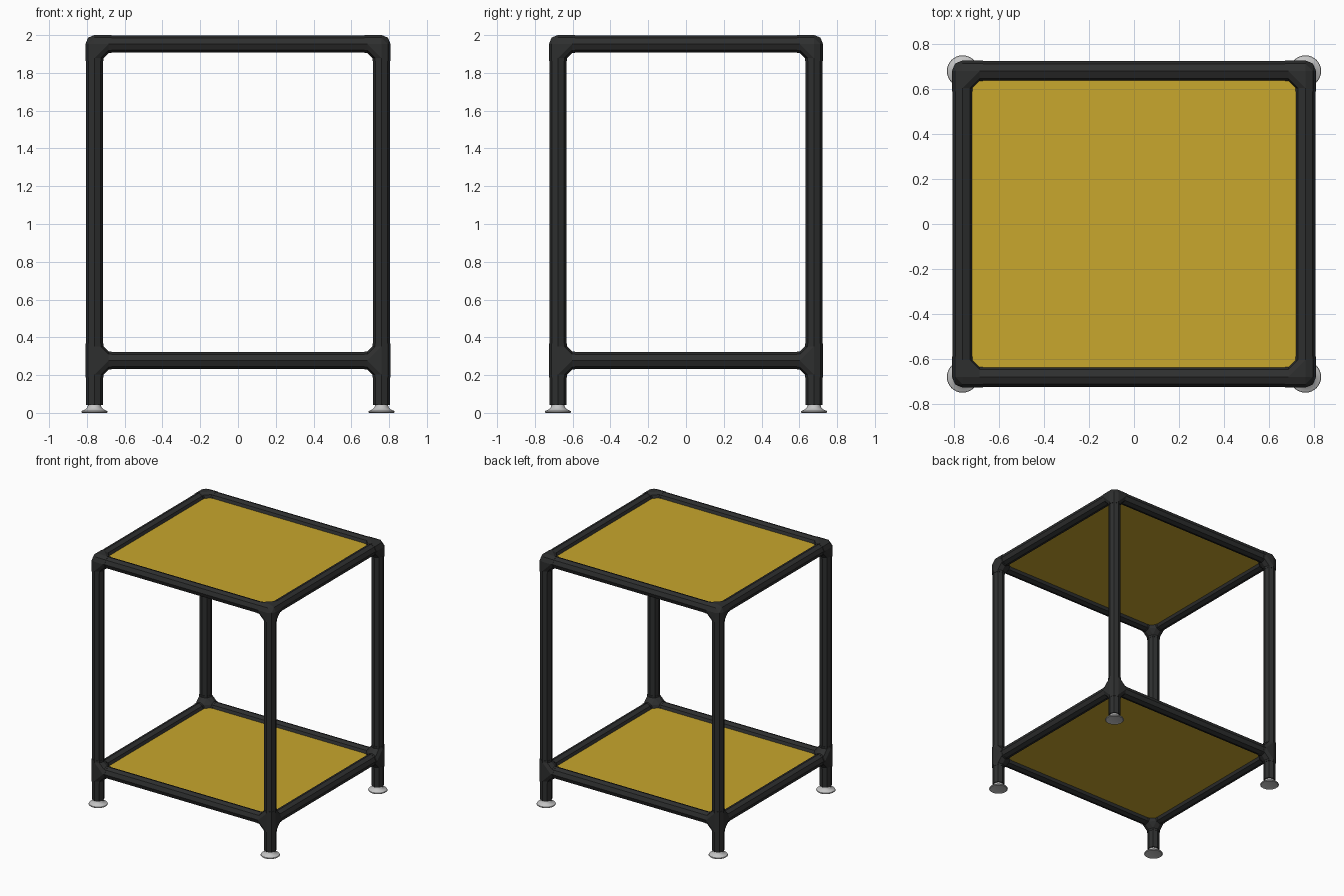
import bpy, bmesh, math
from mathutils import Vector

cube = bpy.data.objects.get("Cube")
if cube:
    bpy.data.objects.remove(cube, do_unlink=True)

# Main dimensions
AX, AY = 0.76, 0.678          # post axes
TOP, LOW = 1.953, 0.277       # rail heights
TUBE, FIT = 0.045, 0.0475     # tube and fitting radii
ARM, CORE = 0.09, 0.075       # fitting arm length and its solid core


def material(name, rgb, rough):
    m = bpy.data.materials.new(name)
    m.use_nodes = True
    m.diffuse_color = (*rgb, 1)
    bsdf = m.node_tree.nodes["Principled BSDF"]
    bsdf.inputs["Base Color"].default_value = (*rgb, 1)
    bsdf.inputs["Roughness"].default_value = rough
    return m


black = material("black_tube", (0.027, 0.028, 0.028), 0.6)
yellow = material("yellow_panel", (0.58, 0.385, 0.026), 0.6)
grey = material("grey_foot", (0.55, 0.55, 0.55), 0.4)


def finish(name, bm, mat):
    bmesh.ops.recalc_face_normals(bm, faces=bm.faces)
    mesh = bpy.data.meshes.new(name)
    bm.to_mesh(mesh)
    bm.free()
    mesh.materials.append(mat)
    obj = bpy.data.objects.new(name, mesh)
    bpy.context.collection.objects.link(obj)
    return obj


def ring(bm, centre, axis, radius, sides=8):
    """Ring of vertices around an axis-aligned direction, corners on the axes."""
    i = max(range(3), key=lambda k: abs(axis[k]))
    u, v = Vector((0, 0, 0)), Vector((0, 0, 0))
    u[(i + 1) % 3] = v[(i + 2) % 3] = 1
    angles = [math.tau * k / sides for k in range(sides)]
    return [bm.verts.new(centre + radius * (math.cos(a) * u + math.sin(a) * v))
            for a in angles]


def add_tube(bm, a, b, radius):
    r0, r1 = ring(bm, a, b - a, radius), ring(bm, b, b - a, radius)
    n = len(r0)
    for k in range(n):
        bm.faces.new((r0[k], r0[(k + 1) % n], r1[(k + 1) % n], r1[k]))
    bm.faces.new(r0)
    bm.faces.new(r1)


def tube(name, a, b):
    bm = bmesh.new()
    add_tube(bm, Vector(a), Vector(b), TUBE)
    return finish(name, bm, black)


def fitting(name, centre, arms):
    """Corner joint: filleted core with a short sleeve along every arm."""
    bm = bmesh.new()
    c = Vector(centre)
    pts = []
    for d in map(Vector, arms):
        pts += ring(bm, c, d, FIT) + ring(bm, c + d * CORE, d, FIT)
    hull = bmesh.ops.convex_hull(bm, input=pts)
    bmesh.ops.delete(bm, geom=list({g for g in hull["geom_interior"] + hull["geom_unused"]
                                    if isinstance(g, bmesh.types.BMVert)}), context='VERTS')
    bmesh.ops.dissolve_limit(bm, angle_limit=0.02, verts=bm.verts, edges=bm.edges)
    for d in map(Vector, arms):
        add_tube(bm, c + d * CORE * 0.8, c + d * ARM, FIT)
    return finish(name, bm, black)


def foot(name, x, y):
    """Flared levelling foot, turned from a profile."""
    profile = [(0, 0.006), (0.05, 0.004), (0.066, 0), (0.07, 0.004), (0.068, 0.01),
               (0.048, 0.019), (0.037, 0.03), (0.033, 0.05), (0, 0.05)]
    bm = bmesh.new()
    verts = [bm.verts.new((r, 0, z)) for r, z in profile]
    edges = [bm.edges.new(p) for p in zip(verts, verts[1:])]
    bmesh.ops.spin(bm, geom=verts + edges, cent=(0, 0, 0), axis=(0, 0, 1),
                   angle=math.tau, steps=32)
    bmesh.ops.remove_doubles(bm, verts=bm.verts, dist=1e-5)
    obj = finish(name, bm, grey)
    obj.location = (x, y, 0)
    bpy.ops.object.select_all(action='DESELECT')
    obj.select_set(True)
    bpy.context.view_layer.objects.active = obj
    bpy.ops.object.shade_smooth_by_angle(angle=math.radians(40))


# Posts, joints and feet at the four corners
for sx, side in ((1, "left"), (-1, "right")):
    for sy, end in ((-1, "front"), (1, "back")):
        x, y = sx * AX, sy * AY
        tag = f"{end}_{side}"
        tube(f"post_{tag}", (x, y, 0.042), (x, y, TOP))
        inward = [(-sx, 0, 0), (0, -sy, 0), (0, 0, -1)]
        fitting(f"top_joint_{tag}", (x, y, TOP), inward)
        fitting(f"shelf_joint_{tag}", (x, y, LOW), inward + [(0, 0, 1)])
        foot(f"foot_{tag}", x, y)

# Rails and panels on both levels
for level, z in (("top", TOP), ("shelf", LOW)):
    for s, end, side in ((-1, "front", "right"), (1, "back", "left")):
        tube(f"{level}_rail_{end}", (-AX, s * AY, z), (AX, s * AY, z))
        tube(f"{level}_rail_{side}", (s * AX, -AY, z), (s * AX, AY, z))
    bm = bmesh.new()
    bmesh.ops.create_cube(bm, size=1)
    bmesh.ops.scale(bm, vec=(2 * AX - 0.05, 2 * AY - 0.05, 0.02), verts=bm.verts)
    bmesh.ops.translate(bm, vec=(0, 0, z), verts=bm.verts)
    finish(f"{level}_panel", bm, yellow)
